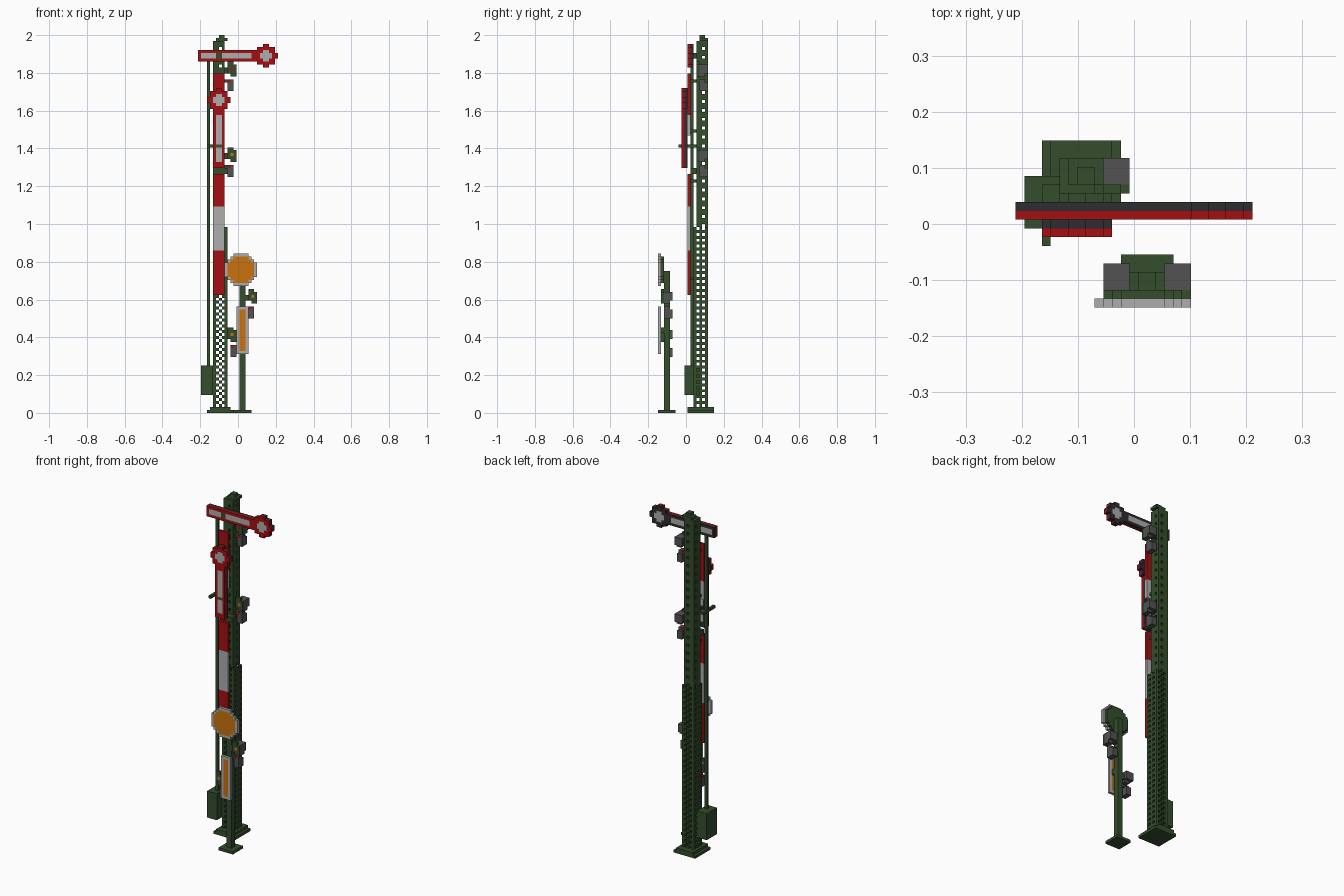
import bpy, bmesh

cube = bpy.data.objects.get("Cube")
if cube:
    bpy.data.objects.remove(cube, do_unlink=True)

U = 1 / 64  # size of one block
COLOURS = {
    "green": (0.035, 0.075, 0.026),
    "red": (0.37, 0.005, 0.006),
    "white": (0.42, 0.42, 0.42),
    "grey": (0.085, 0.085, 0.085),
    "black": (0.026, 0.026, 0.029),
    "orange": (0.58, 0.17, 0.005),
}
MATS = {}
for cname, rgb in COLOURS.items():
    m = bpy.data.materials.new(cname + "_paint")
    m.use_nodes = True
    m.diffuse_color = (*rgb, 1)
    m.node_tree.nodes["Principled BSDF"].inputs["Base Color"].default_value = (*rgb, 1)
    MATS[cname] = m
NAMES = list(COLOURS)


def point(i, j, k):
    return ((i - 13.5) * U, (j - 9.5) * U, k * U)


def finish(name, bm, colours):
    mesh = bpy.data.meshes.new(name)
    bm.to_mesh(mesh)
    bm.free()
    for c in colours:
        mesh.materials.append(MATS[c])
    ob = bpy.data.objects.new(name, mesh)
    bpy.context.collection.objects.link(ob)


def box(name, colour, x, y, z):
    """Plain box between block coordinates."""
    bm = bmesh.new()
    bmesh.ops.create_cube(bm, size=1)
    for v in bm.verts:
        v.co = point(*(r[0] if c < 0 else r[1] for c, r in zip(v.co, (x, y, z))))
    finish(name, bm, [colour])


DIRS = [(a, s) for a in range(3) for s in (0, 1)]


def blocks(name, x, y, z, rule):
    """Blocky part: rule(i, j, k) gives a colour or None; only outer faces are made."""
    cells = {}
    for i in range(*x):
        for j in range(*y):
            for k in range(*z):
                c = rule(i, j, k)
                if c:
                    cells[i, j, k] = c
    used = [n for n in NAMES if n in cells.values()]
    bm = bmesh.new()
    for cell, c in cells.items():
        for a, s in DIRS:
            near = list(cell)
            near[a] += 1 if s else -1
            if tuple(near) in cells:
                continue
            b, d = (a + 1) % 3, (a + 2) % 3
            ring = [(0, 0), (1, 0), (1, 1), (0, 1)]
            verts = []
            for p, q in (ring if s else ring[::-1]):
                co = list(cell)
                co[a] += s
                co[b] += p
                co[d] += q
                verts.append(bm.verts.new(point(*co)))
            bm.faces.new(verts).material_index = used.index(c)
    bmesh.ops.remove_doubles(bm, verts=bm.verts, dist=1e-5)
    finish(name, bm, used)


# Main mast: lattice tower, wider below
def lower_lattice(i, j, k):
    ex, ey = i in (5, 9), j in (12, 16)
    if ex and ey:
        return "green"
    if ey:
        return "green" if (i + k) % 2 else None
    if ex:
        return "green" if j == 14 or k % 2 else None


def upper_lattice(i, j, k):
    ex, ey = i in (5, 8), j in (13, 16)
    if ex and ey:
        return "green"
    if ey:
        return "green" if i == 6 or k % 3 else None
    if ex:
        return "green" if j == 14 or k % 3 else None


box("mast_base", "green", (3, 12), (10, 19), (0, 1))
box("mast_base_step", "green", (4, 11), (10, 19), (1, 2))
blocks("mast_lower", (5, 10), (12, 17), (2, 63), lower_lattice)
blocks("mast_upper", (5, 9), (13, 17), (63, 124), upper_lattice)
box("mast_cap", "green", (5, 9), (13, 17), (124, 126))
box("mast_cap_step", "green", (6, 10), (14, 17), (126, 127))
box("mast_finial", "green", (7, 9), (14, 16), (127, 128))

# Striped plates in front of the mast
for n, (colour, lo, hi) in enumerate([("red", 40, 55), ("white", 55, 70), ("red", 70, 81),
                                      ("white", 94, 101), ("red", 101, 115)]):
    box(f"mast_plate_{n + 1}", colour, (5, 9), (10, 11), (lo, hi))
for n, k in enumerate((45, 78, 95, 112)):
    box(f"plate_bracket_{n + 1}", "green", (6, 8), (11, 13), (k, k + 1))
box("lower_arm_rail", "green", (5, 10), (11, 13), (81, 83))


# Semaphore arms: red front, black back, white inlays
def roundel(a, b):
    """Toothed disc eight blocks wide, measured from its centre."""
    a, b = abs(a), abs(b)
    if max(a, b) < 2 and a + b < 3:
        return "white"
    if max(a, b) < 3 or min(a, b) < 1:
        return "edge"
    return None


def arm_colour(along, across, layer, pin):
    """along runs from the disc centre to the tail, across is from the centre line."""
    c = roundel(along, across) if along < 4 else None
    if not c and along > 2 and abs(across) < 2:
        c = "edge"
        if abs(across) < 1 and 5 < along < pin[2]:
            c = "green" if pin[0] < along < pin[1] else "white"
    return ("red" if layer == 0 else "black") if c == "edge" else c


blocks("upper_arm", (0, 27), (10, 12), (117, 125),
       lambda i, j, k: arm_colour(23 - i - .5, k - 121 + .5, j - 10, (15, 17, 22)))
blocks("lower_arm", (3, 11), (8, 10), (83, 110),
       lambda i, j, k: arm_colour(106 - k - .5, i - 7 + .5, j - 8, (15, 16, 21)))
box("upper_arm_pivot", "green", (6, 8), (12, 13), (120, 122))
box("lower_arm_pivot", "green", (6, 8), (10, 13), (90, 91))
box("lower_arm_crank", "green", (3, 4), (7, 14), (90, 91))
box("lower_arm_crank_link", "green", (4, 5), (12, 14), (90, 91))

# Drive box and pull rod
box("drive_box", "green", (1, 5), (9, 15), (6, 16))
box("pull_rod", "green", (3, 4), (11, 12), (16, 119))

# Distant signal post in front
box("post_base", "green", (12, 18), (0, 6), (0, 1))
box("post", "green", (14, 16), (2, 4), (1, 48))


def disc_colour(i, j, k):
    d = (i - 14) ** 2 + (k - 48) ** 2
    if j == 1:
        return "green" if d <= 20 else None
    return "orange" if d <= 20 else "grey_rim" if d <= 30 else None


blocks("warning_disc", (9, 20), (0, 2), (43, 54),
       lambda i, j, k: {"grey_rim": "white"}.get(disc_colour(i, j, k), disc_colour(i, j, k)))
blocks("warning_arm", (13, 17), (0, 1), (20, 36),
       lambda i, j, k: "orange" if i in (14, 15) and 21 <= k < 35 else "white")
box("warning_arm_bracket", "green", (14, 16), (1, 2), (27, 29))


# Lamps with a small coloured-glass box beneath
def lamp(name, i, j, k, lens, arm, box_x):
    blocks(name + "_lamp", (i, i + 3), (j, j + 4), (k, k + 5),
           lambda x, y, z:
           None if z == k + 4 and (x > i + 1 or y > j) or (z == k and (x == i or y > j + 2))
           else lens if y == j and x == i + 1 and z == k + 2
           else "green" if y == j else "grey")
    box(name + "_lamp_bracket", "green", arm, (j + 1, j + 3), (k + 1, k + 3))
    bx = (box_x, box_x + 2)
    box(name + "_glass_box", "grey", bx, (j + 1, j + 4), (k - 5, k - 2))
    blocks(name + "_glass", bx, (j + 1, j + 3), (k - 2, k - 1),
           lambda x, y, z: "red" if x == box_x else "grey")
    box(name + "_glass_bracket", "green", arm, (j + 1, j + 3), (k - 2, k - 1))


lamp("mast_top", 10, 13, 114, "red", (9, 10), 10)
lamp("mast_middle", 10, 13, 85, "orange", (9, 10), 10)
lamp("post_left", 17, 1, 37, "orange", (16, 17), 17)
lamp("post_right", 10, 1, 24, "orange", (13, 14), 11)
